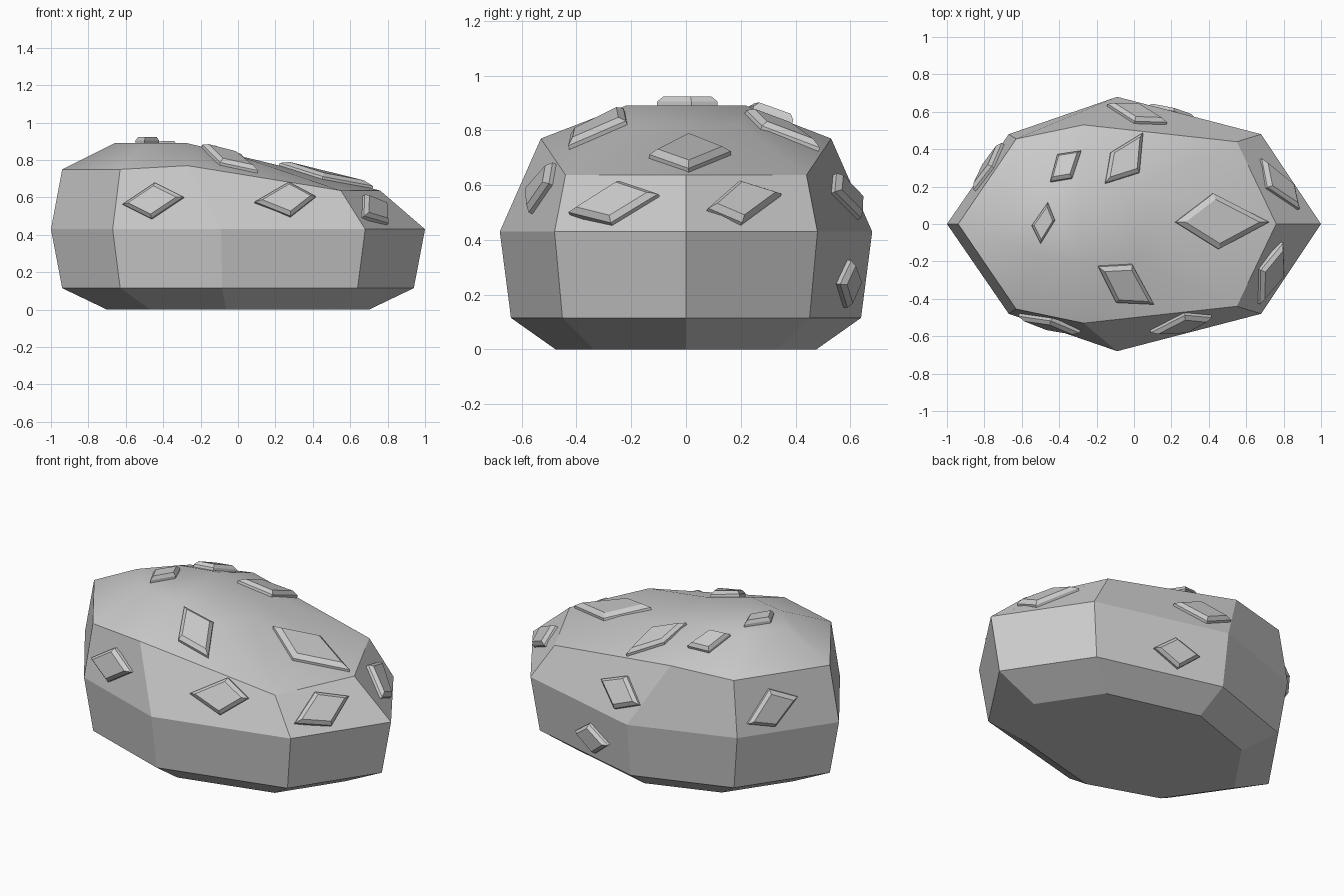
import bpy, bmesh
from mathutils import Vector
from mathutils.bvhtree import BVHTree

if "Cube" in bpy.data.objects:
    bpy.data.objects.remove(bpy.data.objects["Cube"])


def ring(half):
    """Mirror five points (from +x round to -x) into a closed ring of eight."""
    return half + [(x, -y, z) for x, y, z in half[3:0:-1]]


def make_object(name, bm):
    bmesh.ops.recalc_face_normals(bm, faces=bm.faces)
    mesh = bpy.data.meshes.new(name)
    bm.to_mesh(mesh)
    obj = bpy.data.objects.new(name, mesh)
    bpy.context.collection.objects.link(obj)
    return obj


# Boulder body: eight-sided rings, bottom to top
outline = [(1, 0), (0.68, 0.48), (-0.09, 0.68), (-0.67, 0.48), (-1, 0)]
rings = [ring([(x * s, y * s, z) for x, y in outline])
         for s, z in ((0.70, 0), (0.94, 0.115), (1, 0.43))]
rings.append(ring([(0.76, 0, 0.637), (0.55, 0.44, 0.637), (-0.27, 0.53, 0.77),
                   (-0.63, 0.455, 0.75), (-0.94, 0, 0.75)]))
rings.append(ring([(0.10, 0, 0.80), (0.0, 0.20, 0.823), (-0.27, 0.22, 0.89),
                   (-0.50, 0.17, 0.89), (-0.66, 0, 0.89)]))

bm = bmesh.new()
loops = [[bm.verts.new(p) for p in r] for r in rings]
bm.faces.new(loops[0][::-1])
for k, (a, b) in enumerate(zip(loops, loops[1:])):
    for i in range(8):
        j = (i + 1) % 8
        face = bm.faces.new((a[i], a[j], b[j], b[i]))
        face.smooth = k == 3
# Crown: a level part and a sloping part
for ids in ((2, 3, 4, 5, 6), (6, 7, 0, 1, 2)):
    bm.faces.new([loops[-1][i] for i in ids]).smooth = True
make_object("boulder_body", bm)
surface = BVHTree.FromBMesh(bm)

# Each view direction maps 2D corners to a ray onto the body
views = {
    "top": (lambda u, v: (u, v, 3), (0, 0, -1)),
    "front": (lambda u, v: (u, -3, v), (0, 1, 0)),
    "back": (lambda u, v: (u, 3, v), (0, -1, 0)),
    "right": (lambda u, v: (3, u, v), (-1, 0, 0)),
    "left": (lambda u, v: (-3, u, v), (1, 0, 0)),
}


def stud(name, view, corners):
    """Bevelled diamond plate lying on the body."""
    origin, direction = views[view]
    direction = Vector(direction)
    hits = [surface.ray_cast(Vector(origin(u, v)), direction)[0] for u, v in corners]
    centre = sum(hits, Vector()) / 4
    normal = (hits[2] - hits[0]).cross(hits[3] - hits[1]).normalized()
    if normal.dot(direction) > 0:
        normal.negate()
    sb = bmesh.new()
    levels = [[sb.verts.new(centre + (h - centre) * s + normal * d) for h in hits]
              for s, d in ((0.97, -0.025), (0.96, 0.015), (0.76, 0.034))]
    sb.faces.new(levels[0])
    sb.faces.new(levels[-1])
    for a, b in zip(levels, levels[1:]):
        for i in range(4):
            j = (i + 1) % 4
            sb.faces.new((a[i], a[j], b[j], b[i]))
    make_object(name, sb)


# Diamond studs on the crown and around the sides
studs = [
    ("top", [(0.21, 0.01), (0.42, 0.17), (0.73, 0.01), (0.45, -0.14)]),
    ("top", [(-0.16, 0.21), (-0.13, 0.38), (0.05, 0.49), (0.03, 0.27)]),
    ("top", [(-0.45, 0.22), (-0.41, 0.37), (-0.28, 0.39), (-0.33, 0.24)]),
    ("top", [(-0.55, -0.01), (-0.46, 0.12), (-0.42, 0.02), (-0.50, -0.11)]),
    ("top", [(-0.20, -0.22), (-0.01, -0.21), (0.11, -0.43), (-0.10, -0.42)]),
    ("front", [(-0.62, 0.56), (-0.44, 0.68), (-0.28, 0.60), (-0.46, 0.48)]),
    ("front", [(0.08, 0.57), (0.27, 0.68), (0.42, 0.60), (0.28, 0.49)]),
    ("right", [(-0.43, 0.49), (-0.24, 0.61), (-0.09, 0.56), (-0.27, 0.45)]),
    ("right", [(0.07, 0.505), (0.19, 0.61), (0.35, 0.56), (0.20, 0.45)]),
    ("back", [(-0.15, 0.54), (0.0, 0.64), (0.18, 0.57), (0.02, 0.47)]),
    ("back", [(0.06, 0.25), (0.21, 0.33), (0.33, 0.24), (0.18, 0.15)]),
    ("left", [(0.43, 0.50), (0.30, 0.68), (0.17, 0.61), (0.30, 0.46)]),
]
for n, (view, corners) in enumerate(studs, 1):
    stud(f"diamond_stud_{n}", view, corners)
